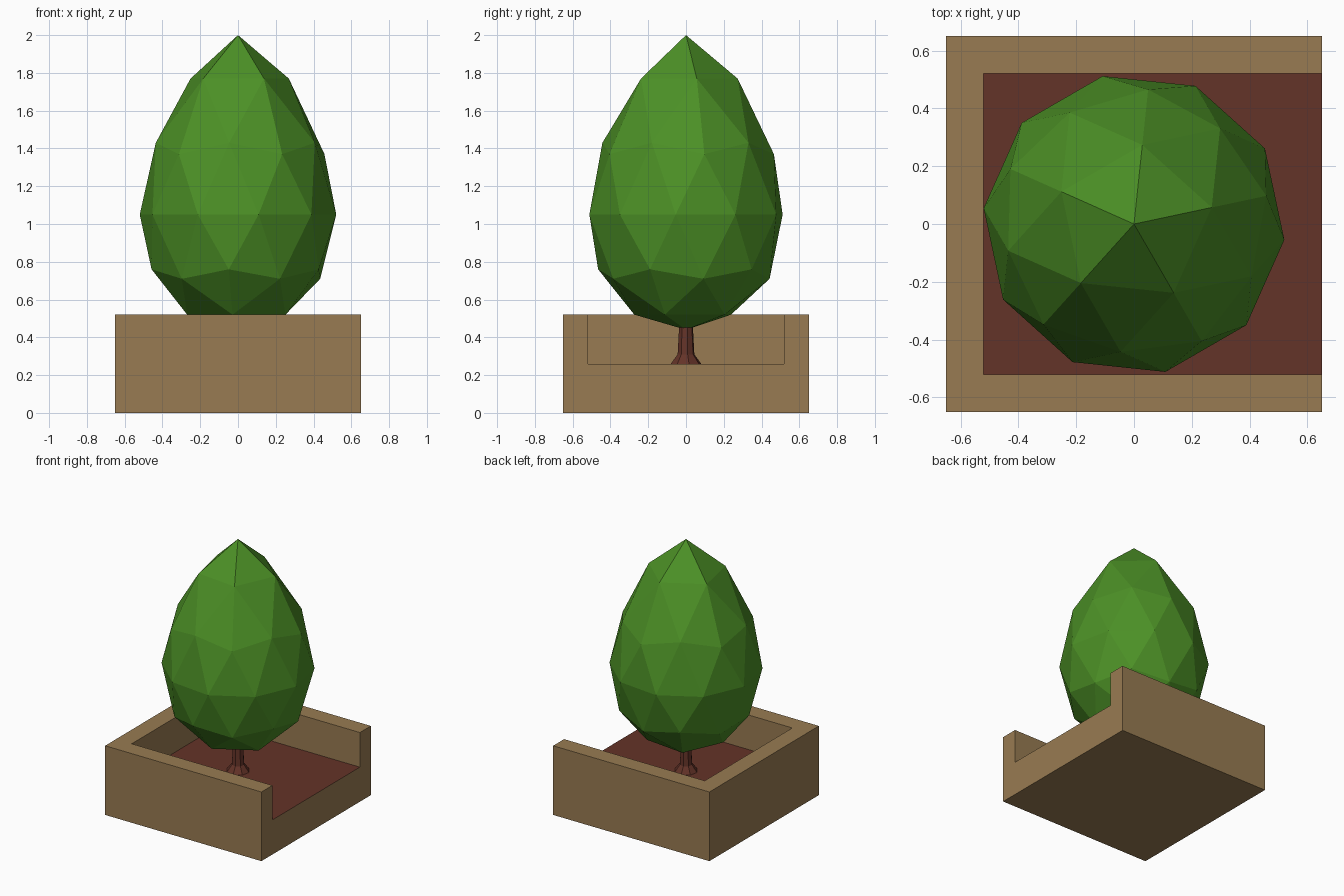
import bpy, bmesh, math
from mathutils import Matrix

default = bpy.data.objects.get("Cube")
if default:
    bpy.data.objects.remove(default, do_unlink=True)


def material(name, rgb):
    mat = bpy.data.materials.new(name)
    mat.use_nodes = True
    mat.diffuse_color = (*rgb, 1)
    mat.node_tree.nodes["Principled BSDF"].inputs["Base Color"].default_value = (*rgb, 1)
    return mat


tan = material("tan planter", (0.314, 0.198, 0.084))
brown = material("red brown earth", (0.127, 0.033, 0.021))
green = material("leaf green", (0.072, 0.279, 0.019))


def add_object(name, bm, *mats):
    bmesh.ops.recalc_face_normals(bm, faces=bm.faces)
    mesh = bpy.data.meshes.new(name)
    bm.to_mesh(mesh)
    bm.free()
    for mat in mats:
        mesh.materials.append(mat)
    obj = bpy.data.objects.new(name, mesh)
    bpy.context.collection.objects.link(obj)
    return obj


def box(name, low, high, *mats):
    bm = bmesh.new()
    bmesh.ops.create_cube(bm, size=1)
    for v in bm.verts:
        v.co = [(a + b) / 2 + c * (b - a) for a, b, c in zip(low, high, v.co)]
    return add_object(name, bm, *mats)


# Planter: a block hollowed out through its top and its left side
HALF, INNER, FLOOR, RIM = 0.65, 0.52, 0.26, 0.52
planter = box("planter", (-HALF, -HALF, 0), (HALF, HALF, RIM), tan, brown)
cutter = box("planter_cutter", (-INNER, -INNER, FLOOR), (1, INNER, 1), tan)
cutter.hide_render = True
cut = planter.modifiers.new("hollow", "BOOLEAN")
cut.operation = "DIFFERENCE"
cut.solver = "EXACT"
cut.object = cutter
bpy.context.view_layer.objects.active = planter
bpy.ops.object.modifier_apply(modifier=cut.name)
bpy.data.objects.remove(cutter, do_unlink=True)

# Earth: the planter's inner floor
for face in planter.data.polygons:
    is_floor = face.normal.z > 0.9 and face.center.z < (FLOOR + RIM) / 2
    face.material_index = 1 if is_floor else 0

# Trunk: flared low-poly column
SIDES = 8
bm = bmesh.new()
rings = []
for radius, z in ((0.082, FLOOR), (0.045, 0.31), (0.036, 0.48)):
    angles = [math.tau * (i + 0.25) / SIDES for i in range(SIDES)]
    rings.append([bm.verts.new((radius * math.cos(a), radius * math.sin(a), z))
                  for a in angles])
for lower, upper in zip(rings, rings[1:]):
    for i in range(SIDES):
        j = (i + 1) % SIDES
        bm.faces.new((lower[i], lower[j], upper[j], upper[i]))
bm.faces.new(rings[0])
bm.faces.new(rings[-1])
add_object("trunk", bm, brown)

# Foliage: an icosphere whose rings are stretched into a pointed egg
RING_HEIGHTS = (0.44, 0.52, 0.71, 0.76, 1.05, 1.37, 1.43, 1.77, 2.0)
bm = bmesh.new()
bmesh.ops.create_icosphere(bm, subdivisions=2, radius=1,
                           matrix=Matrix.Rotation(math.radians(12), 4, "Z"))
levels = sorted({round(v.co.z, 2) + 0.0 for v in bm.verts})
heights = dict(zip(levels, RING_HEIGHTS))
for v in bm.verts:
    v.co = (v.co.x * 0.523, v.co.y * 0.523, heights[round(v.co.z, 2) + 0.0])
add_object("foliage", bm, green)
